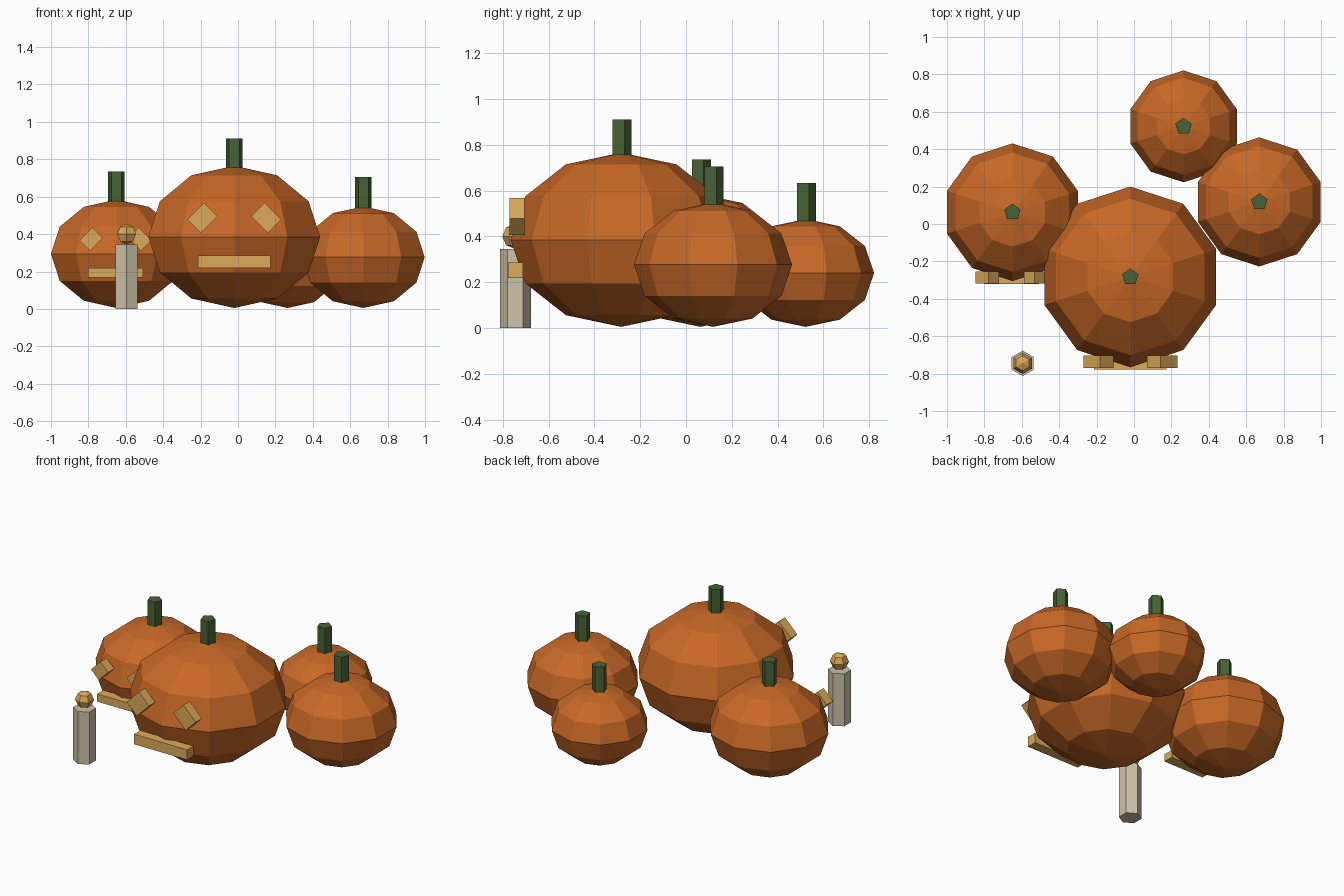
import bpy
from math import radians

default = bpy.data.objects.get("Cube")
if default:
    bpy.data.objects.remove(default, do_unlink=True)


def material(name, rgb):
    """Flat material from 0-255 display values, stored as linear."""
    lin = [((c / 255 + 0.055) / 1.055) ** 2.4 for c in rgb]
    m = bpy.data.materials.new(name)
    m.use_nodes = True
    m.diffuse_color = (*lin, 1)
    m.node_tree.nodes["Principled BSDF"].inputs["Base Color"].default_value = (*lin, 1)
    return m


ORANGE = material("pumpkin orange", (200, 104, 38))
GREEN = material("stem green", (70, 98, 52))
GLOW = material("candle glow", (220, 170, 90))
WAX = material("pale wax", (205, 195, 168))


def finish(name, mat):
    ob = bpy.context.object
    ob.name = ob.data.name = name
    ob.data.materials.append(mat)
    return ob


def ball(name, mat, loc, r, rz, segments, rings):
    bpy.ops.mesh.primitive_uv_sphere_add(segments=segments, ring_count=rings, radius=1, location=loc)
    ob = finish(name, mat)
    ob.scale = (r, r, rz)


def prism(name, mat, x, y, bottom, top, r, sides):
    bpy.ops.mesh.primitive_cylinder_add(vertices=sides, radius=r, depth=top - bottom,
                                        location=(x, y, (bottom + top) / 2))
    finish(name, mat)


def block(name, mat, loc, size, turn=0):
    bpy.ops.mesh.primitive_cube_add(size=1, location=loc, rotation=(0, radians(turn), 0))
    finish(name, mat).scale = size


# Squashed ten-sided pumpkins with five-sided stems
def pumpkin(name, x, y, r, stem_top):
    half = r * 0.787
    middle = half + 0.005
    ball(name, ORANGE, (x, y, middle), r, half, 10, 6)
    prism(name + "_stem", GREEN, x, y, middle + half - 0.04, stem_top, 0.046, 5)


# Diamond eyes and a straight mouth on the front of a pumpkin
def face(name, x, eye_y, eye_z, mouth_y, mouth_z, s):
    depth = 0.066
    for side, label in ((1, "left"), (-1, "right")):
        block(f"{name}_{label}_eye", GLOW, (x + side * 0.17 * s, eye_y, eye_z),
              (0.1035 * s, depth, 0.1265 * s), -45 * side)
    block(name + "_mouth", GLOW, (x, mouth_y, mouth_z), (0.386 * s, depth, 0.066 * s))


pumpkin("large_pumpkin", -0.02, -0.283, 0.483, 0.91)
pumpkin("left_carved_pumpkin", -0.65, 0.063, 0.368, 0.735)
pumpkin("side_pumpkin", 0.67, 0.118, 0.345, 0.705)
pumpkin("back_pumpkin", 0.265, 0.522, 0.299, 0.632)

face("large_face", -0.02, -0.737, 0.487, -0.744, 0.252, 1)
face("small_face", -0.655, -0.286, 0.373, -0.288, 0.193, 0.762)

# Candle with a faceted flame
prism("candle", WAX, -0.595, -0.745, 0, 0.345, 0.068, 6)
ball("flame", GLOW, (-0.595, -0.745, 0.4), 0.057, 0.055, 6, 4)
